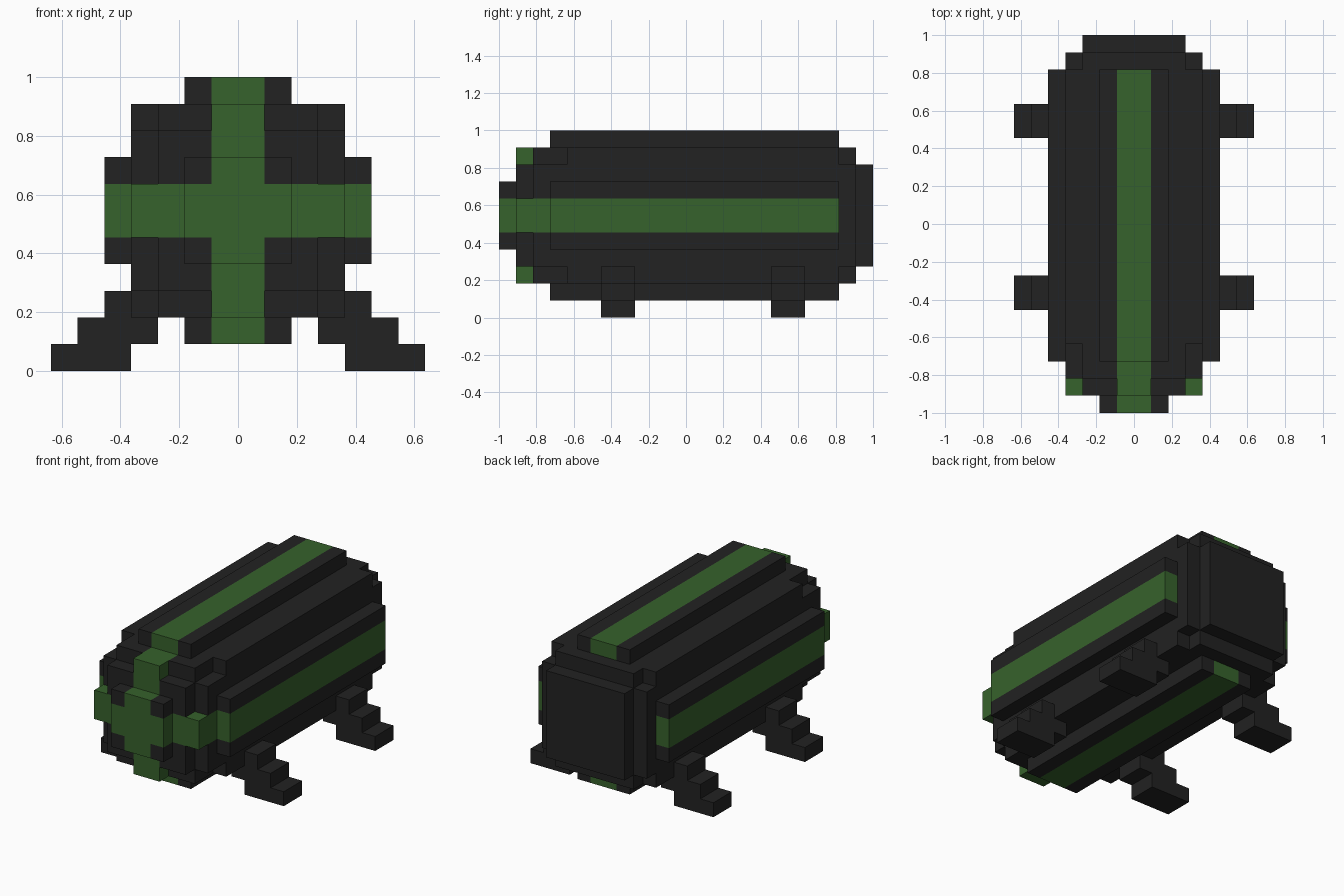
import bpy
import bmesh
from mathutils import Vector

cube = bpy.data.objects.get("Cube")
if cube:
    bpy.data.objects.remove(cube, do_unlink=True)

U = 2 / 22  # edge of one block


def material(name, rgb):
    mat = bpy.data.materials.new(name)
    mat.use_nodes = True
    colour = (*rgb, 1)
    mat.diffuse_color = colour
    mat.node_tree.nodes["Principled BSDF"].inputs["Base Color"].default_value = colour
    return mat


charcoal = material("charcoal", (0.016, 0.016, 0.016))
green = material("green", (0.037, 0.122, 0.025))


def box(x, y, z):
    """Set of unit cells filling three half-open block ranges."""
    return {(i, j, k) for i in range(*x) for j in range(*y) for k in range(*z)}


def plate(half_x, half_z, y):
    """Slab centred on the hull axis, six blocks above the ground."""
    return box((-half_x, half_x), y, (6 - half_z, 6 + half_z))


def shell(name, cells, is_green=lambda c: False):
    """Outer skin of a set of cells, coloured by a rule on cell centres."""
    bm = bmesh.new()
    verts = {}

    def vert(p):
        key = tuple(round(v) for v in p)
        if key not in verts:
            verts[key] = bm.verts.new(Vector(key) * U)
        return verts[key]

    for cell in sorted(cells):
        centre = Vector(cell) + Vector((0.5, 0.5, 0.5))
        for axis in range(3):
            for sign in (-1, 1):
                n = Vector((0, 0, 0))
                n[axis] = sign
                if tuple(int(v) for v in Vector(cell) + n) in cells:
                    continue
                a = Vector((0, 0, 0))
                a[(axis + 1) % 3] = 0.5
                b = n.cross(a)
                mid = centre + n / 2
                face = bm.faces.new([vert(mid + o) for o in (-a - b, a - b, a + b, b - a)])
                face.material_index = int(is_green(centre))
    mesh = bpy.data.meshes.new(name)
    bm.to_mesh(mesh)
    bm.free()
    mesh.materials.append(charcoal)
    mesh.materials.append(green)
    obj = bpy.data.objects.new(name, mesh)
    bpy.context.collection.objects.link(obj)
    return obj


# Hull: long rounded barrel
hull = plate(5, 2, (-8, 9)) | plate(2, 5, (-8, 9)) | plate(4, 4, (-7, 9))
# Stepped nose, with arms of the cross standing proud
hull |= plate(4, 3, (-9, -7)) | plate(3, 4, (-9, -7))
hull |= plate(3, 3, (-10, -9)) | plate(4, 1, (-10, -9)) | plate(1, 4, (-10, -9))
hull |= plate(2, 2, (-11, -10))
# Stepped tail
hull |= plate(4, 3, (9, 10)) | plate(3, 4, (9, 10)) | plate(3, 3, (10, 11))


# Stripes run along the top, bottom and sides and cross over the nose
def stripe(c):
    return c.y < 9 and (abs(c.x) < 1 or abs(c.z - 6) < 1)


shell("hull", hull, stripe)

# Four stepped legs
for end, y in (("front", (-5, -3)), ("back", (5, 7))):
    left = box((4, 5), y, (2, 3)) | box((3, 6), y, (1, 2)) | box((4, 7), y, (0, 1))
    right = {(-1 - i, j, k) for i, j, k in left}
    shell(end + "_left_leg", left)
    shell(end + "_right_leg", right)
